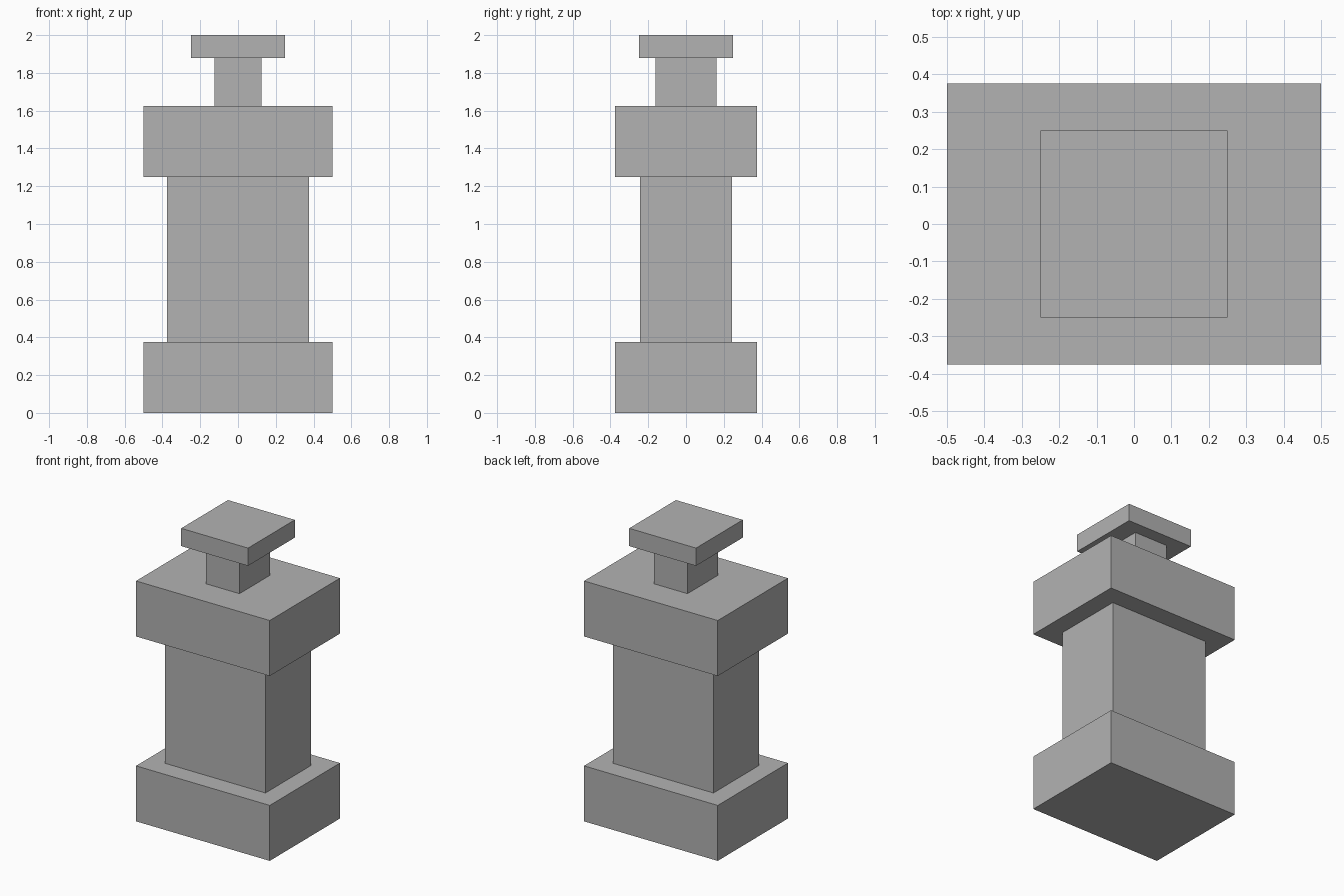
import bpy
import bmesh
from mathutils import Matrix

cube = bpy.data.objects.get("Cube")
if cube:
    bpy.data.objects.remove(cube, do_unlink=True)

# Single plain grey
GREY = (0.448, 0.448, 0.448, 1.0)
grey = bpy.data.materials.new("plain grey")
grey.use_nodes = True
grey.diffuse_color = GREY
grey.node_tree.nodes["Principled BSDF"].inputs["Base Color"].default_value = GREY


def add_block(name, width, depth, bottom, top):
    """Add a centred box between two heights."""
    bm = bmesh.new()
    place = Matrix.Translation((0, 0, (bottom + top) / 2))
    size = Matrix.Diagonal((width, depth, top - bottom, 1))
    bmesh.ops.create_cube(bm, size=1, matrix=place @ size)
    mesh = bpy.data.meshes.new(name)
    bm.to_mesh(mesh)
    bm.free()
    mesh.materials.append(grey)
    block = bpy.data.objects.new(name, mesh)
    bpy.context.collection.objects.link(block)
    return block


# Stacked blocks, from the ground up
add_block("base", 1.0, 0.75, 0, 0.375)
add_block("body", 0.75, 0.485, 0.375, 1.25)
add_block("shoulder", 1.0, 0.75, 1.25, 1.625)
add_block("neck", 0.25, 0.325, 1.625, 1.88)
add_block("cap", 0.5, 0.5, 1.88, 2.0)
